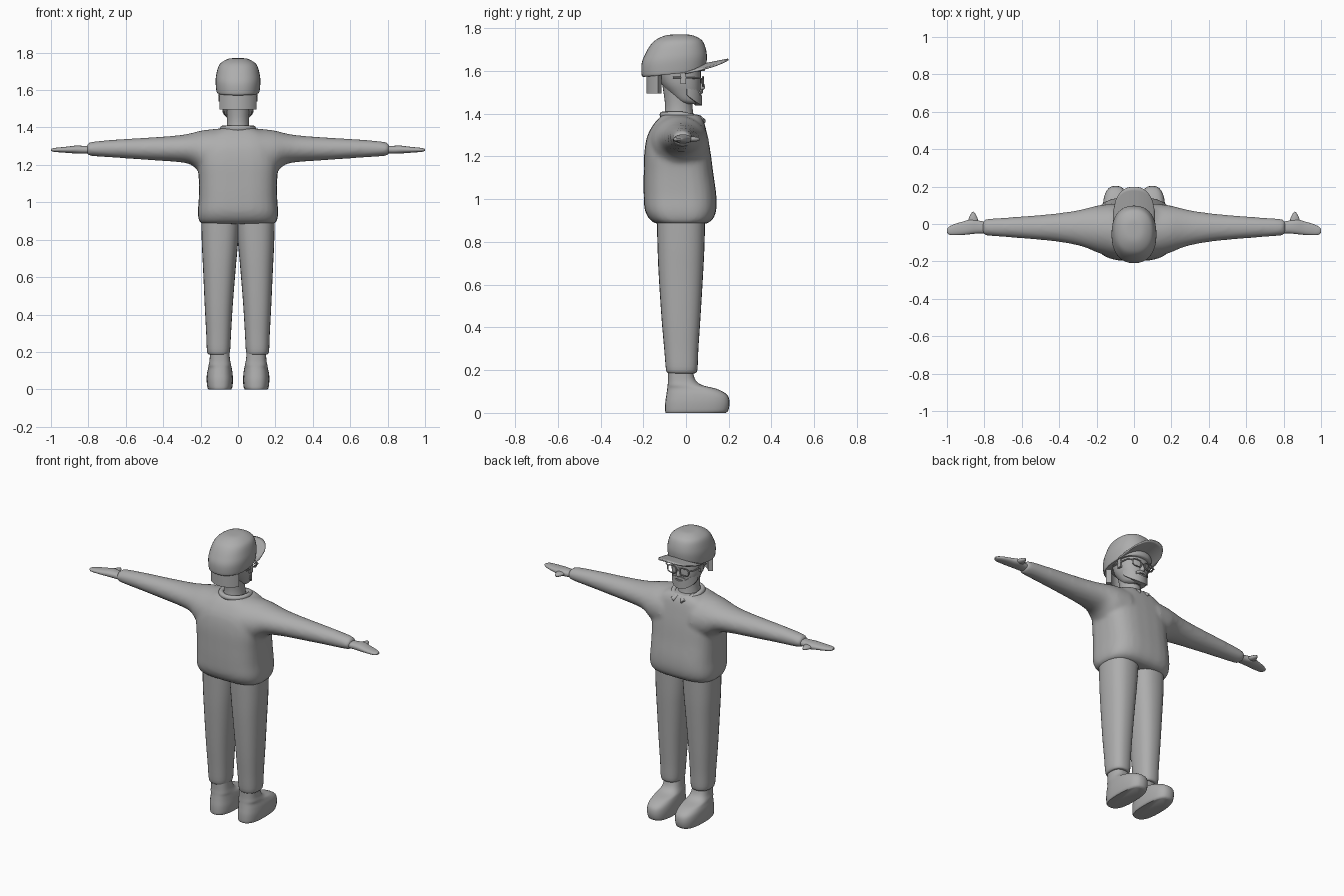
import bpy, bmesh, math
from mathutils import Vector

if "Cube" in bpy.data.objects:
    bpy.data.objects.remove(bpy.data.objects["Cube"])

grey = bpy.data.materials.new("plain grey")
grey.diffuse_color = (0.42, 0.42, 0.42, 1)
grey.use_nodes = True
grey.node_tree.nodes["Principled BSDF"].inputs["Base Color"].default_value = grey.diffuse_color


def finish(name, bm):
    bmesh.ops.recalc_face_normals(bm, faces=bm.faces)
    me = bpy.data.meshes.new(name)
    bm.to_mesh(me)
    bm.free()
    ob = bpy.data.objects.new(name, me)
    bpy.context.collection.objects.link(ob)
    me.materials.append(grey)
    bpy.context.view_layer.objects.active = ob
    for o in bpy.context.selected_objects:
        o.select_set(False)
    ob.select_set(True)
    bpy.ops.object.shade_smooth_by_angle(angle=math.radians(45))
    return ob


def catmull(rows, steps):
    out, n = [], len(rows)
    for i in range(n - 1):
        p = [rows[max(0, min(n - 1, i + k))] for k in (-1, 0, 1, 2)]
        for s in range(steps):
            t = s / steps
            out.append([0.5 * (2 * b + (c - a) * t + (2 * a - 5 * b + 4 * c - d) * t * t
                               + (3 * b - a - 3 * c + d) * t ** 3) for a, b, c, d in zip(*p)])
    return out + [list(rows[-1])]


def loft(bm, rows, axis="z", exp=2.0, n=28, steps=4):
    """rows: position along axis, then low/high limits of the two other directions"""
    rings = []
    for pos, u0, u1, v0, v1 in catmull(rows, steps):
        ring = []
        for k in range(n):
            c, s = math.cos(k * math.tau / n), math.sin(k * math.tau / n)
            u = (u0 + u1) / 2 + (u1 - u0) / 2 * math.copysign(abs(c) ** (2 / exp), c)
            v = (v0 + v1) / 2 + (v1 - v0) / 2 * math.copysign(abs(s) ** (2 / exp), s)
            ring.append(bm.verts.new((u, v, pos) if axis == "z" else (pos, u, v)))
        rings.append(ring)
    for a, b in zip(rings, rings[1:]):
        for k in range(n):
            bm.faces.new((a[k], a[(k + 1) % n], b[(k + 1) % n], b[k]))
    bm.faces.new(rings[0])
    bm.faces.new(rings[-1])


def sided(rows, s, axis):
    """mirror the rows to side s"""
    if axis == "x":
        return [(s * r[0],) + tuple(r[1:]) for r in rows]
    return [(r[0], min(s * r[1], s * r[2]), max(s * r[1], s * r[2]), r[3], r[4]) for r in rows]


def band(name, cy, rx, ry, a0, a1, low, high, thick):
    """curved strip around the head; low and high give z for t in -1..1"""
    bm, prev = bmesh.new(), None
    for i in range(25):
        t = -1 + i / 12
        a = math.radians(a0 + (a1 - a0) * i / 24)
        quad = [bm.verts.new(((rx - d) * math.cos(a), cy + (ry - d) * math.sin(a), z))
                for d, z in ((0, low(t)), (0, high(t)), (thick, high(t)), (thick, low(t)))]
        if prev:
            for k in range(4):
                bm.faces.new((prev[k], prev[(k + 1) % 4], quad[(k + 1) % 4], quad[k]))
        else:
            bm.faces.new(quad)
        prev = quad
    bm.faces.new(prev)
    return finish(name, bm)


def tube(name, pts, radius, cyclic=False):
    cu = bpy.data.curves.new(name, "CURVE")
    cu.dimensions = "3D"
    cu.bevel_depth, cu.bevel_resolution, cu.use_fill_caps = radius, 2, True
    sp = cu.splines.new("POLY")
    sp.points.add(len(pts) - 1)
    for p, q in zip(sp.points, pts):
        p.co = (*q, 1)
    sp.use_cyclic_u = cyclic
    sp.use_smooth = True
    ob = bpy.data.objects.new(name, cu)
    bpy.context.collection.objects.link(ob)
    cu.materials.append(grey)


# sweater: torso and both sleeves fused by a voxel remesh
bm = bmesh.new()
torso = [(0.885, .195, -.14, .095), (0.905, .21, -.17, .125), (0.95, .215, -.193, .142),
         (1.02, .21, -.198, .142), (1.12, .21, -.198, .128), (1.22, .215, -.195, .115),
         (1.30, .20, -.18, .10), (1.36, .165, -.145, .085), (1.395, .10, -.11, .065)]
loft(bm, [(z, -w, w, a, b) for z, w, a, b in torso], exp=3)
sleeve = [(.10, -.18, .11, 1.12, 1.395), (.19, -.155, .10, 1.15, 1.385), (.25, -.13, .085, 1.20, 1.37),
          (.32, -.11, .07, 1.215, 1.358), (.45, -.09, .053, 1.224, 1.348), (.65, -.073, .037, 1.238, 1.336),
          (.77, -.064, .029, 1.246, 1.325), (.808, -.058, .022, 1.252, 1.315)]
for s in (-1, 1):
    loft(bm, sided(sleeve, s, "x"), "x")
sweater = finish("sweater", bm)
m = sweater.modifiers.new("fuse", "REMESH")
m.mode, m.voxel_size, m.use_smooth_shade = "VOXEL", 0.012, True
m = sweater.modifiers.new("soften", "SMOOTH")
m.factor, m.iterations = 0.5, 6

# hands, trousers and shoes on each side
hand = [(.79, -.05, .012, 1.262, 1.30), (.83, -.05, .018, 1.26, 1.302), (.87, -.054, .026, 1.261, 1.303),
        (.91, -.058, .014, 1.264, 1.298), (.95, -.06, .003, 1.267, 1.294),
        (.985, -.058, -.012, 1.27, 1.29), (1.0, -.045, -.025, 1.276, 1.285)]
leg = [(.185, .055, .15, -.08, .04), (.20, .043, .165, -.093, .053), (.30, .037, .17, -.102, .058),
       (.45, .028, .178, -.115, .068), (.65, .012, .187, -.128, .08), (.77, .001, .193, -.133, .086),
       (.92, -.01, .197, -.137, .09)]
shoe = [(0, .036, .158, -.095, .185), (.012, .03, .164, -.098, .198), (.05, .027, .168, -.097, .204),
        (.085, .029, .166, -.092, .192), (.112, .033, .16, -.088, .145), (.13, .037, .157, -.086, .075),
        (.155, .042, .152, -.084, .044), (.20, .047, .15, -.084, .03)]
for s, side in ((-1, "left"), (1, "right")):
    bm = bmesh.new()
    loft(bm, sided(hand, s, "x"), "x", 2.3)
    finish(side + "_hand", bm)
    tb = bmesh.new()
    bmesh.ops.create_uvsphere(tb, u_segments=14, v_segments=10, radius=1)
    for v in tb.verts:
        y = v.co.y
        v.co = (s * (.86 + v.co.x * .026 * (1 - .45 * y)), .023 + y * .043, 1.281 + v.co.z * .013)
    finish(side + "_thumb", tb)
    bm = bmesh.new()
    loft(bm, sided(leg, s, "z"), exp=2.4)
    finish(side + "_trouser_leg", bm)
    bm = bmesh.new()
    loft(bm, sided(shoe, s, "z"), exp=2.6)
    finish(side + "_shoe", bm)

# neck and head
bm = bmesh.new()
loft(bm, [(1.37, -.065, .065, -.105, .04), (1.44, -.058, .058, -.098, .03), (1.53, -.065, .065, -.11, .035)])
finish("neck", bm)
bm = bmesh.new()
loft(bm, [(1.445, -.045, .045, -.01, .055), (1.46, -.066, .066, -.045, .064), (1.50, -.08, .08, -.085, .068),
          (1.55, -.092, .092, -.12, .07), (1.64, -.098, .098, -.15, .07)], exp=2.3)
finish("head", bm)

# hair, sideburns, beard and nose
band("back_hair", -.06, .118, .126, 214, 326, lambda t: 1.495, lambda t: 1.61, .03)
for a, side in ((-12, "right"), (172, "left")):
    band(side + "_sideburn", -.01, .104, .08, a, a + 20, lambda t: 1.54, lambda t: 1.61, .014)
band("beard", -.015, .086, .09, 12, 168, lambda t: 1.438 + .05 * t * t, lambda t: 1.485 + .08 * t * t, .03)
band("moustache", -.015, .085, .094, 62, 118, lambda t: 1.498 - .012 * t * t, lambda t: 1.514 - .01 * t * t, .03)
bm = bmesh.new()
loft(bm, [(1.512, -.012, .012, .05, .082), (1.525, -.014, .014, .05, .09), (1.565, -.007, .007, .05, .074)], n=12)
finish("nose", bm)

# glasses
for s, side in ((-1, "left"), (1, "right")):
    rim = []
    for k in range(20):
        c, q = math.cos(k * math.tau / 20), math.sin(k * math.tau / 20)
        dx = math.copysign(abs(c) ** .6, c) * .03
        rim.append((s * (.043 + dx), .08 - .1 * max(dx, 0), 1.551 + math.copysign(abs(q) ** .6, q) * .022))
    tube(side + "_glasses_rim", rim, .0035, True)
    tube(side + "_glasses_arm", [(s * .073, .077, 1.563), (s * .096, .06, 1.567), (s * .102, -.06, 1.57)], .004)
tube("glasses_bridge", [(-.014, .08, 1.557), (.014, .08, 1.557)], .0035)

# collar, open at the front with two hanging points
pts = []
for i in range(29):
    a = math.radians(103 + 334 * i / 28)
    f = max(0, math.sin(a))
    pts.append((.082 * math.cos(a), -.022 + .086 * math.sin(a), 1.395 - .018 * f))
pts = [(-.038, .08, 1.362)] + pts + [(.038, .08, 1.362)]
tube("collar", pts, .016)

# cap crown, sheared so its lower edge rises to the front
bm = bmesh.new()
crown = [(1.588, .112, -.20, .085), (1.60, .116, -.208, .092), (1.65, .12, -.208, .098), (1.69, .115, -.193, .093),
         (1.73, .103, -.165, .08), (1.752, .082, -.135, .06), (1.768, .048, -.09, .025), (1.771, .008, -.04, -.015)]
loft(bm, [(z, -w, w, a, b) for z, w, a, b in crown], exp=2.3, n=36)
for v in bm.verts:
    v.co.z += .1 * (v.co.y + .04) * min(1, (1.772 - v.co.z) / .08)
finish("cap_crown", bm)

# cap brim: arched sheet with rounded front
bm = bmesh.new()
grid = []
for i in range(17):
    t = -1 + i / 8
    end = .06 + .138 * (1 - abs(t) ** 2.6) ** .6
    start = .085 * math.sqrt(max(0, 1 - t * t)) - .005
    row = []
    for j in range(7):
        y = start + (end - start) * j / 6
        row.append(bm.verts.new((.112 * t, y, 1.617 + .2 * (y - .06) - .002 + .012 * (1 - t * t) - .012 * t * t)))
    grid.append(row)
for a, b in zip(grid, grid[1:]):
    for j in range(6):
        bm.faces.new((a[j], b[j], b[j + 1], a[j + 1]))
brim = finish("cap_brim", bm)
m = brim.modifiers.new("thickness", "SOLIDIFY")
m.thickness, m.offset = .008, 0
